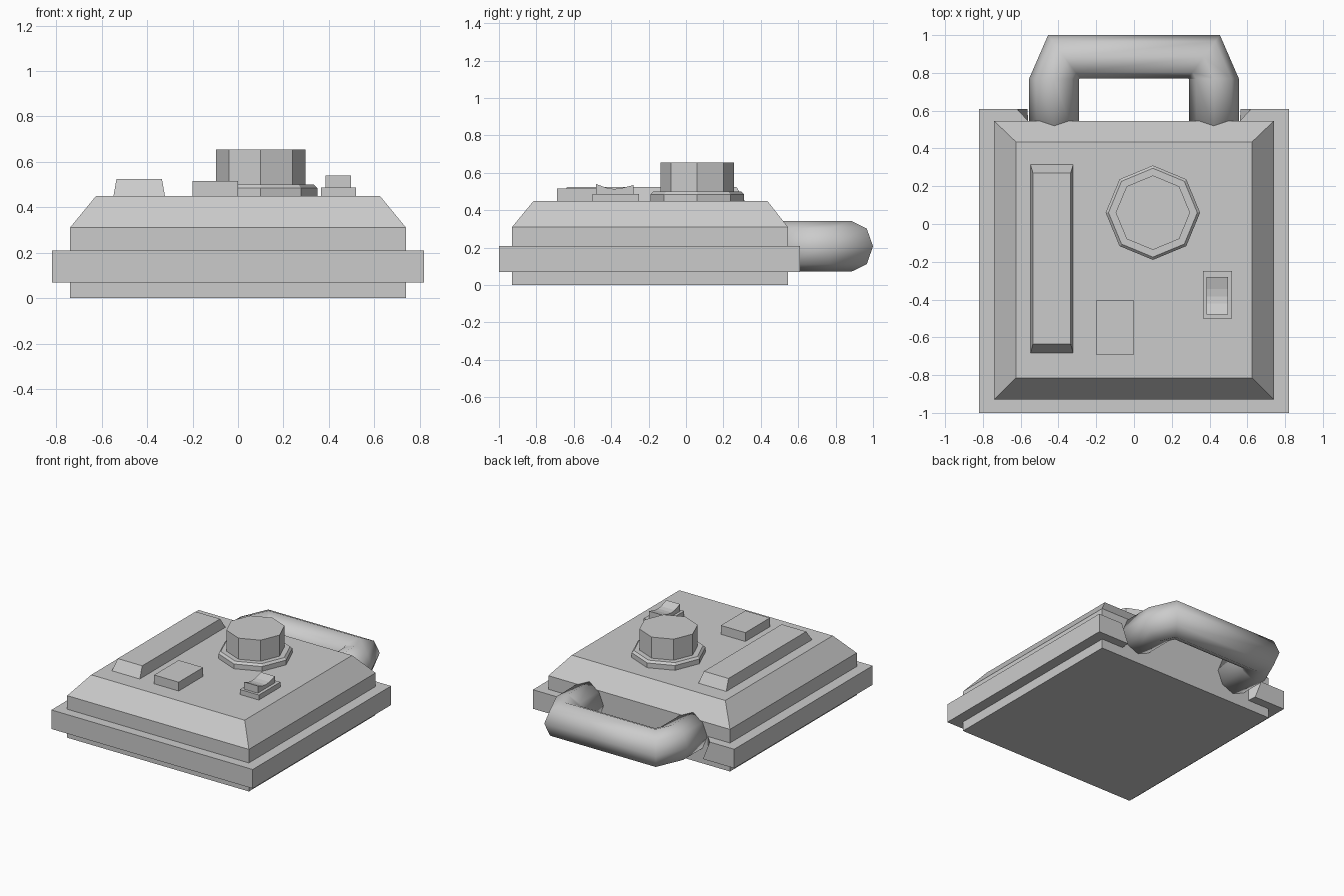
import bpy, bmesh
from math import cos, sin, tau

if "Cube" in bpy.data.objects:
    bpy.data.objects.remove(bpy.data.objects["Cube"])


def loft(name, rings, smooth=False):
    """Skin a closed solid through rings of equal point count."""
    bm = bmesh.new()
    vs = [[bm.verts.new(p) for p in r] for r in rings]
    n = len(rings[0])
    for a, b in zip(vs, vs[1:]):
        for i in range(n):
            j = (i + 1) % n
            bm.faces.new((a[i], a[j], b[j], b[i]))
    bm.faces.new(vs[0][::-1])
    bm.faces.new(vs[-1])
    bmesh.ops.remove_doubles(bm, verts=bm.verts, dist=1e-4)
    bmesh.ops.recalc_face_normals(bm, faces=bm.faces)
    me = bpy.data.meshes.new(name)
    bm.to_mesh(me)
    bm.free()
    for p in me.polygons:
        p.use_smooth = smooth
    ob = bpy.data.objects.new(name, me)
    bpy.context.collection.objects.link(ob)
    return ob


def rect(x0, x1, y0, y1, z):
    return [(x0, y0, z), (x1, y0, z), (x1, y1, z), (x0, y1, z)]


def octagon(x, y, r, z):
    return [(x + r * cos(tau * i / 8), y + r * sin(tau * i / 8), z) for i in range(8)]


# Main case with chamfered top
loft("case", [rect(-.74, .74, -.93, .545, 0),
              rect(-.74, .74, -.93, .545, .31),
              rect(-.625, .625, -.815, .435, .45)])


# Bumper band, open at the back between the handle legs
def band_ring(tip, z):
    half = [(.7, -.9), (.7, .5), (.56, .5), (.56, .545), (tip, .61), (.82, .61), (.82, -1)]
    left = [(-x, y) for x, y in half]
    return [(x, y, z) for x, y in half + left[::-1]]


# The outline runs inner-right to outer-right, outer-left to inner-left, so split the front
def band_half(s, name):
    def ring(tip, z):
        pts = [(0, -.9), (.7, -.9), (.7, .5), (.56, .5), (.56, .545),
               (tip, .61), (.82, .61), (.82, -1), (0, -1)]
        return [(s * x, y, z) for x, y in pts]
    loft(name, [ring(.565, .07), ring(.62, .21)])


band_half(1, "bumper_right")
band_half(-1, "bumper_left")


# Carrying handle: octagonal tube with bevelled corners
def handle_ring(inner, outer):
    ring = []
    for i in range(8):
        t = (1 + cos(tau * i / 8)) / 2
        ring.append((inner[0] + (outer[0] - inner[0]) * t,
                     inner[1] + (outer[1] - inner[1]) * t,
                     .207 + .135 * sin(tau * i / 8)))
    return ring


stations = [((.29, .5), (.555, .5)), ((.29, .768), (.555, .77)), ((.285, .77), (.455, 1))]
right = [handle_ring(a, b) for a, b in stations]
left = [[(-x, y, z) for x, y, z in r] for r in right[::-1]]
loft("handle", right + left, smooth=True)

# Raised bar and small block on the lid
loft("raised_bar", [rect(-.55, -.32, -.69, .32, .44),
                    rect(-.535, -.335, -.635, .27, .525)])
loft("block", [rect(-.2, 0, -.69, -.405, .44), rect(-.2, 0, -.69, -.405, .515)])

# Dial
loft("dial_base", [octagon(.1, .06, .25, .44), octagon(.1, .06, .25, .485),
                   octagon(.1, .06, .235, .5)])
loft("dial_knob", [octagon(.1, .06, .197, .48), octagon(.1, .06, .197, .655)])

# Rocker switch with dished top
loft("switch_base", [rect(.365, .52, -.5, -.25, .44), rect(.365, .52, -.5, -.25, .487)])
profile = [(-.48, .47), (-.28, .47), (-.28, .535), (-.345, .518), (-.385, .514), (-.42, .518), (-.48, .54)]
loft("switch_rocker", [[(x, y, z) for y, z in profile] for x in (.385, .497)])
